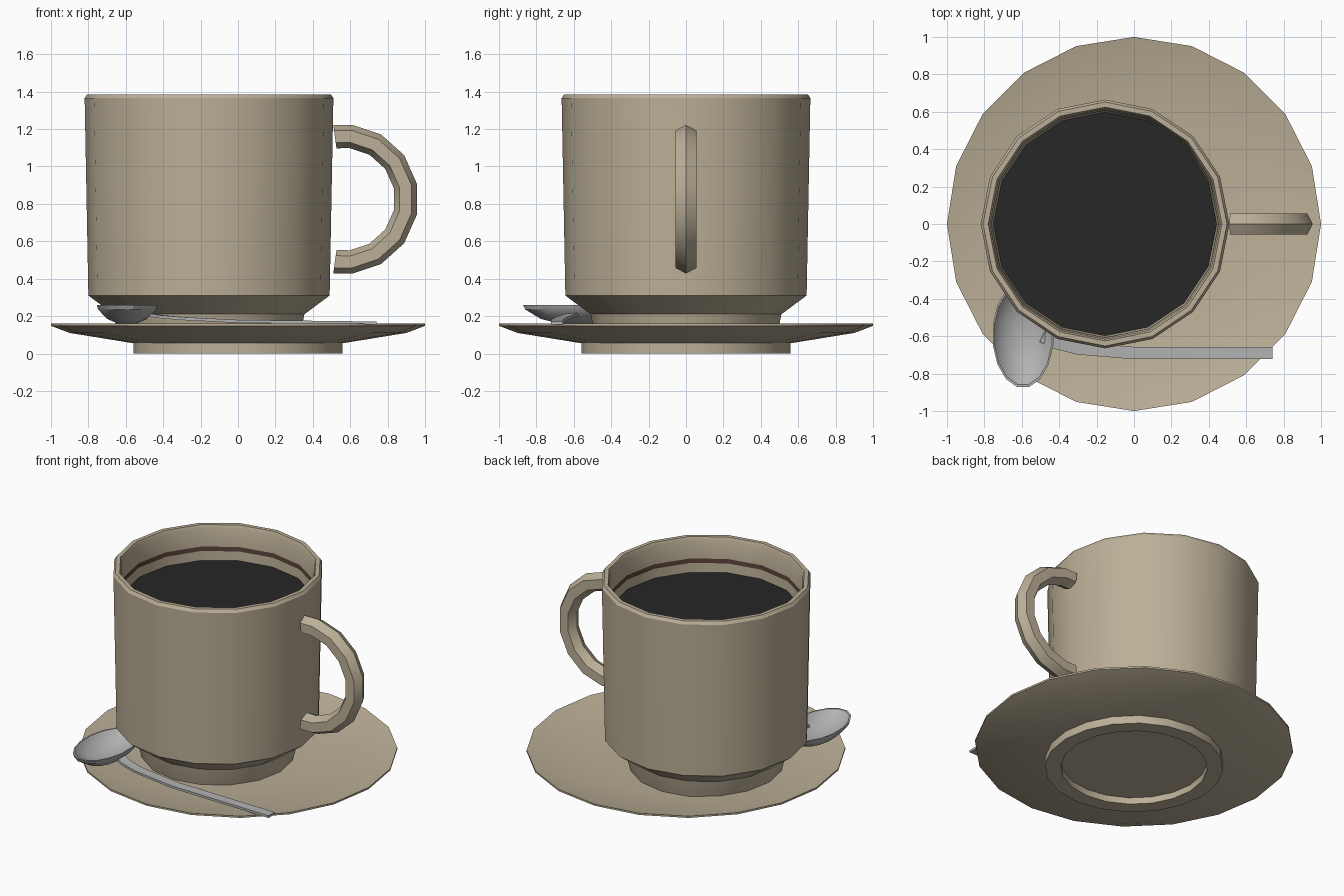
import bpy, bmesh, math
from mathutils import Vector

if "Cube" in bpy.data.objects:
    bpy.data.objects.remove(bpy.data.objects["Cube"])


def material(name, rgb):
    m = bpy.data.materials.new(name)
    m.diffuse_color = (*rgb, 1)
    m.use_nodes = True
    m.node_tree.nodes["Principled BSDF"].inputs["Base Color"].default_value = m.diffuse_color
    return m


TAN = material("tan_ceramic", (0.5, 0.43, 0.31))
BROWN = material("coffee_stain", (0.1, 0.055, 0.04))
BLACK = material("black_coffee", (0.02, 0.02, 0.02))
STEEL = material("steel", (0.45, 0.45, 0.45))


def loft(name, rings, mats, bands=()):
    """Skin a list of rings, cap both ends; bands = ring spans using the second material."""
    bm = bmesh.new()
    rows = [[bm.verts.new(p) for p in ring] for ring in rings]
    n = len(rows[0])
    for k in range(len(rows) - 1):
        for i in range(n):
            j = (i + 1) % n
            f = bm.faces.new((rows[k][i], rows[k][j], rows[k + 1][j], rows[k + 1][i]))
            f.material_index = 1 if k in bands else 0
    bm.faces.new(rows[0][::-1])
    bm.faces.new(rows[-1])
    bmesh.ops.recalc_face_normals(bm, faces=bm.faces)
    mesh = bpy.data.meshes.new(name)
    bm.to_mesh(mesh)
    bm.free()
    for m in mats:
        mesh.materials.append(m)
    ob = bpy.data.objects.new(name, mesh)
    bpy.context.collection.objects.link(ob)
    bpy.ops.object.select_all(action='DESELECT')
    ob.select_set(True)
    bpy.context.view_layer.objects.active = ob
    bpy.ops.object.shade_smooth_by_angle(angle=math.radians(30))
    return ob


def turned(profile, sides, cx=0, cy=0, sx=1, sy=1, phase=0):
    """Rings for a turned shape from (radius, z) points."""
    angles = [2 * math.pi * (i + phase) / sides for i in range(sides)]
    return [[(cx + sx * r * math.cos(a), cy + sy * r * math.sin(a), z) for a in angles]
            for r, z in profile]


CUP_X = -0.155

# Saucer with foot ring
loft("saucer", turned([(0.46, 0.045), (0.46, 0), (0.56, 0), (0.56, 0.055), (0.9, 0.11),
                       (1, 0.148), (1, 0.16), (0.88, 0.132), (0.55, 0.09)], 20), [TAN])

# Cup: foot, flare, wall, rim, inner wall with a stain band, floor
cup = [(0.48, 0.085), (0.5, 0.16), (0.51, 0.21), (0.645, 0.31), (0.665, 1.365), (0.652, 1.385),
       (0.625, 1.385), (0.615, 1.36), (0.609, 1.24), (0.607, 1.21), (0.59, 0.35), (0.5, 0.27)]
loft("cup", turned(cup, 16, CUP_X), [TAN, BROWN], bands=(8,))

# Coffee surface
loft("coffee", turned([(0.598, 1.12), (0.598, 1.15)], 16, CUP_X), [BLACK])

# Cup handle: hexagonal section swept round an arc
section = [(0.4, 0), (0.37, 0.057), (0.305, 0.057), (0.275, 0),
           (0.305, -0.057), (0.37, -0.057)]
rings = []
for deg in (98, 83, 60, 36, 12, -12, -36, -60, -83, -98):
    a = math.radians(deg)
    rings.append([(0.565 + r * math.cos(a), y, 0.825 + r * math.sin(a)) for r, y in section])
loft("cup_handle", rings, [TAN])

# Spoon bowl
bowl = [(0.3, 0.16), (0.66, 0.185), (0.96, 0.236), (1, 0.26), (0.95, 0.26),
        (0.85, 0.235), (0.6, 0.2), (0.25, 0.178)]
loft("spoon_bowl", turned(bowl, 16, -0.593, -0.592, 0.165, 0.285, 0.5), [STEEL])

# Spoon handle: flat bar following a gentle bend
path = [Vector(p) for p in ((-0.49, -0.6, 0.212), (-0.42, -0.635, 0.198),
                            (-0.3, -0.665, 0.187), (0, -0.69, 0.172), (0.74, -0.69, 0.163))]
rings = []
for i, p in enumerate(path):
    along = path[min(i + 1, len(path) - 1)] - path[max(i - 1, 0)]
    side = Vector((-along.y, along.x, 0)).normalized() * 0.033
    up = Vector((0, 0, 0.008))
    rings.append([p + side - up, p + side + up, p - side + up, p - side - up])
loft("spoon_handle", rings, [STEEL])
